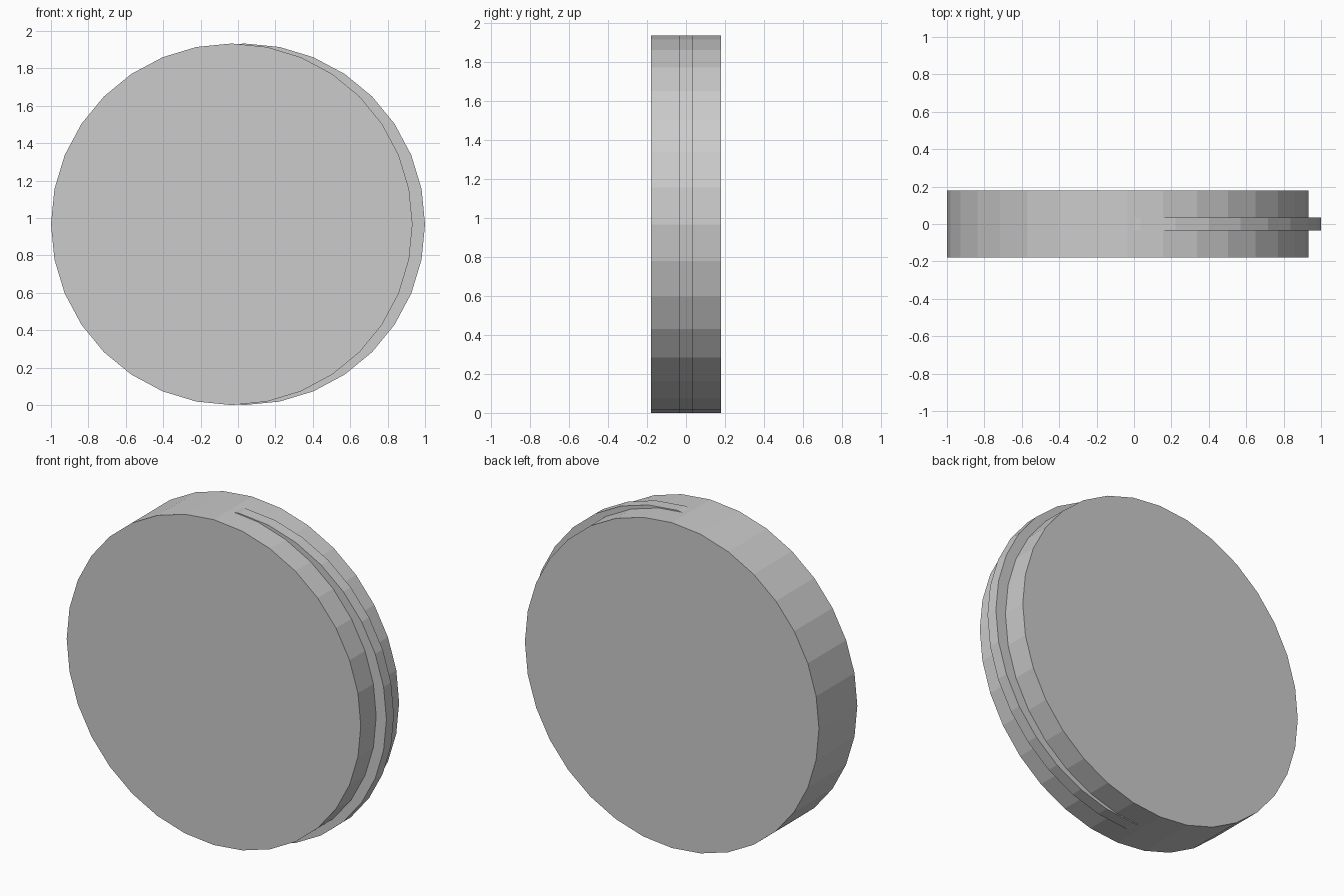
import bpy
from math import pi

if "Cube" in bpy.data.objects:
    bpy.data.objects.remove(bpy.data.objects["Cube"])

RADIUS = 0.9665   # both discs share one radius
OFFSET = 0.0335   # each disc slides this far from the centre


def disc(name, x, thickness):
    """Flat-shaded 32-sided disc standing on edge, facing -y."""
    bpy.ops.mesh.primitive_cylinder_add(
        vertices=32, radius=RADIUS, depth=thickness,
        end_fill_type='NGON', location=(x, 0, RADIUS), rotation=(pi / 2, 0, 0))
    obj = bpy.context.object
    obj.name = name
    bpy.ops.object.transform_apply(location=False, rotation=True, scale=True)
    return obj


# Thick main body
disc("body_disc", -OFFSET, 0.36)

# Thin disc shifted sideways so its rim shows as a crescent on the right
disc("rim_disc", OFFSET, 0.07)
